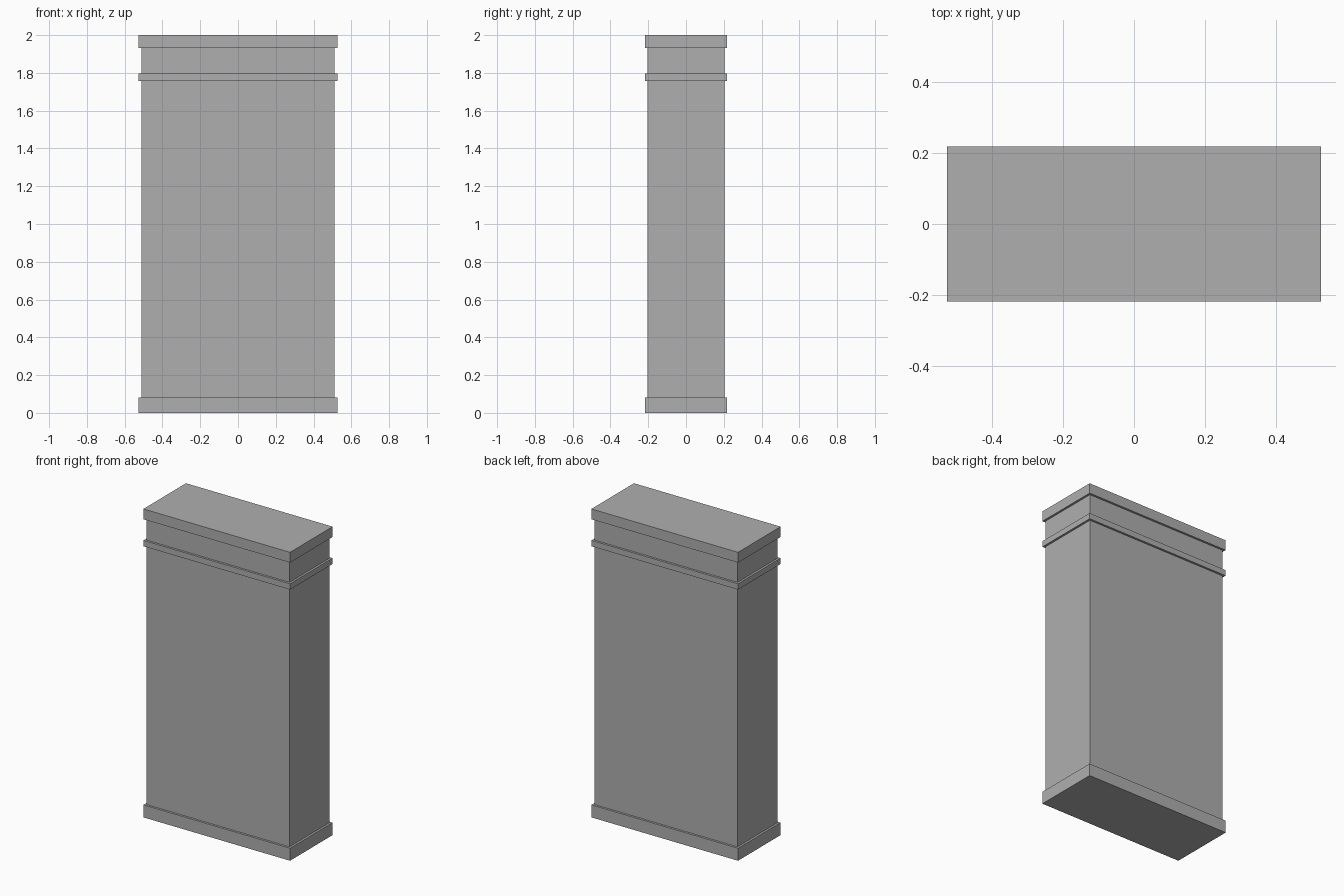
import bpy
import bmesh
from mathutils import Matrix

old = bpy.data.objects.get("Cube")
if old:
    bpy.data.objects.remove(old, do_unlink=True)

# Single stone colour
stone = bpy.data.materials.new("grey_stone")
stone.use_nodes = True
grey = (0.43, 0.43, 0.43, 1)
stone.diffuse_color = grey
stone.node_tree.nodes["Principled BSDF"].inputs["Base Color"].default_value = grey


def slab(name, width, depth, bottom, top):
    """Box centred on the z axis between two heights."""
    bm = bmesh.new()
    bmesh.ops.create_cube(
        bm, size=1,
        matrix=Matrix.Translation((0, 0, (bottom + top) / 2))
        @ Matrix.Diagonal((width, depth, top - bottom, 1)))
    mesh = bpy.data.meshes.new(name)
    bm.to_mesh(mesh)
    bm.free()
    mesh.materials.append(stone)
    obj = bpy.data.objects.new(name, mesh)
    bpy.context.collection.objects.link(obj)


# Footprint of the projecting mouldings and of the recessed shaft
WIDTH, DEPTH, STEP = 1.052, 0.436, 0.014
BASE_TOP, CAP_BOTTOM = 0.081, 1.933

# Shaft between the base and the cap
slab("pillar_shaft", WIDTH - 2 * STEP, DEPTH - 2 * STEP, BASE_TOP, CAP_BOTTOM)

# Projecting mouldings
slab("base_plinth", WIDTH, DEPTH, 0, BASE_TOP)
slab("neck_band", WIDTH, DEPTH, 1.758, 1.796)
slab("top_cap", WIDTH, DEPTH, CAP_BOTTOM, 2)
